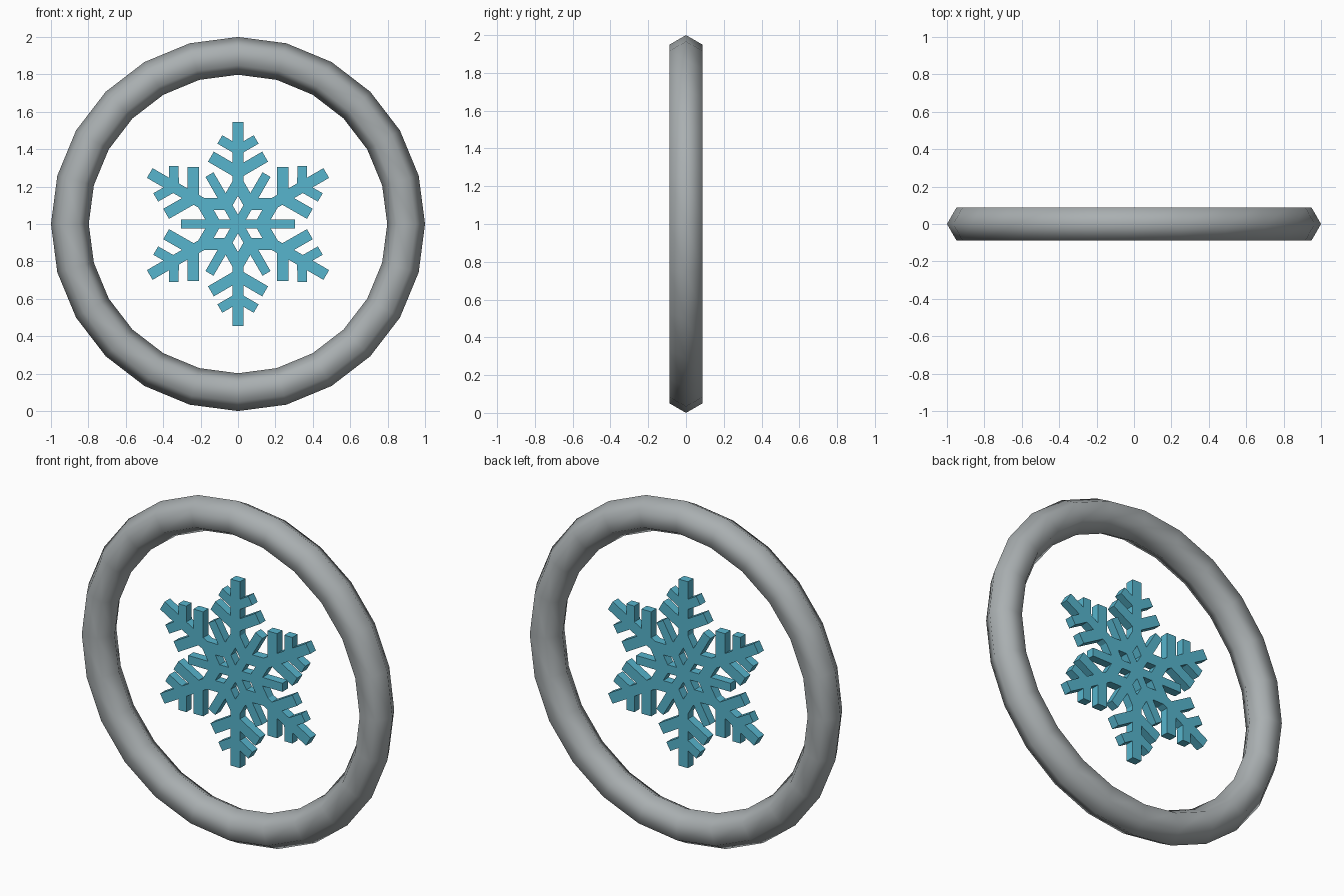
import bpy, bmesh, math
from mathutils import Vector, Matrix

if "Cube" in bpy.data.objects:
    bpy.data.objects.remove(bpy.data.objects["Cube"])


def material(name, rgb):
    m = bpy.data.materials.new(name)
    m.diffuse_color = (*rgb, 1)
    m.use_nodes = True
    m.node_tree.nodes["Principled BSDF"].inputs["Base Color"].default_value = m.diffuse_color
    return m


grey = material("ring grey", (0.40, 0.43, 0.44))
blue = material("ice blue", (0.095, 0.46, 0.61))

# Outer ring: 24 segments, six-sided section, standing upright
bpy.ops.mesh.primitive_torus_add(major_segments=24, minor_segments=6,
                                 major_radius=0.899, minor_radius=0.101,
                                 location=(0, 0, 1), rotation=(math.pi / 2, 0, 0))
ring = bpy.context.object
ring.name = "outer_ring"
ring.data.materials.append(grey)
bpy.ops.object.shade_smooth()

# Half of one snowflake arm, between the arm axis and the axis of the short spoke
half_arm = [
    (0, 0.545), (0.03, 0.545),
    (0.03, 0.443), (0.084, 0.4745), (0.110, 0.4295), (0.03, 0.383),   # outer twig
    (0.03, 0.329), (0.1295, 0.387), (0.1605, 0.333), (0.03, 0.257),   # inner twig
    (0.03, 0.228), (0.066, 0.165),                                    # hub brace
    (0.131, 0.2765), (0.1525, 0.2641),                                # short spoke
    (0, 0), (0, 0.05), (0.029, 0.10), (0, 0.15),                      # diamond hole
]
DEPTH = 0.05

# Mirror and rotate the half arm six times, then extrude to a plate
bm = bmesh.new()
for k in range(6):
    turn = Matrix.Rotation(k * math.pi / 3, 3, 'Y')
    for side in (1, -1):
        pts = half_arm if side > 0 else half_arm[::-1]
        bm.faces.new([bm.verts.new(turn @ Vector((u * side, -DEPTH / 2, v)))
                      for u, v in pts])
bmesh.ops.remove_doubles(bm, verts=bm.verts, dist=0.002)
out = bmesh.ops.extrude_face_region(bm, geom=bm.faces[:], use_keep_orig=True)
moved = [g for g in out["geom"] if isinstance(g, bmesh.types.BMVert)]
bmesh.ops.translate(bm, verts=moved, vec=(0, DEPTH, 0))
bmesh.ops.recalc_face_normals(bm, faces=bm.faces)

mesh = bpy.data.meshes.new("snowflake")
bm.to_mesh(mesh)
bm.free()
mesh.materials.append(blue)
flake = bpy.data.objects.new("snowflake", mesh)
flake.location = (0, 0, 1)
bpy.context.collection.objects.link(flake)
